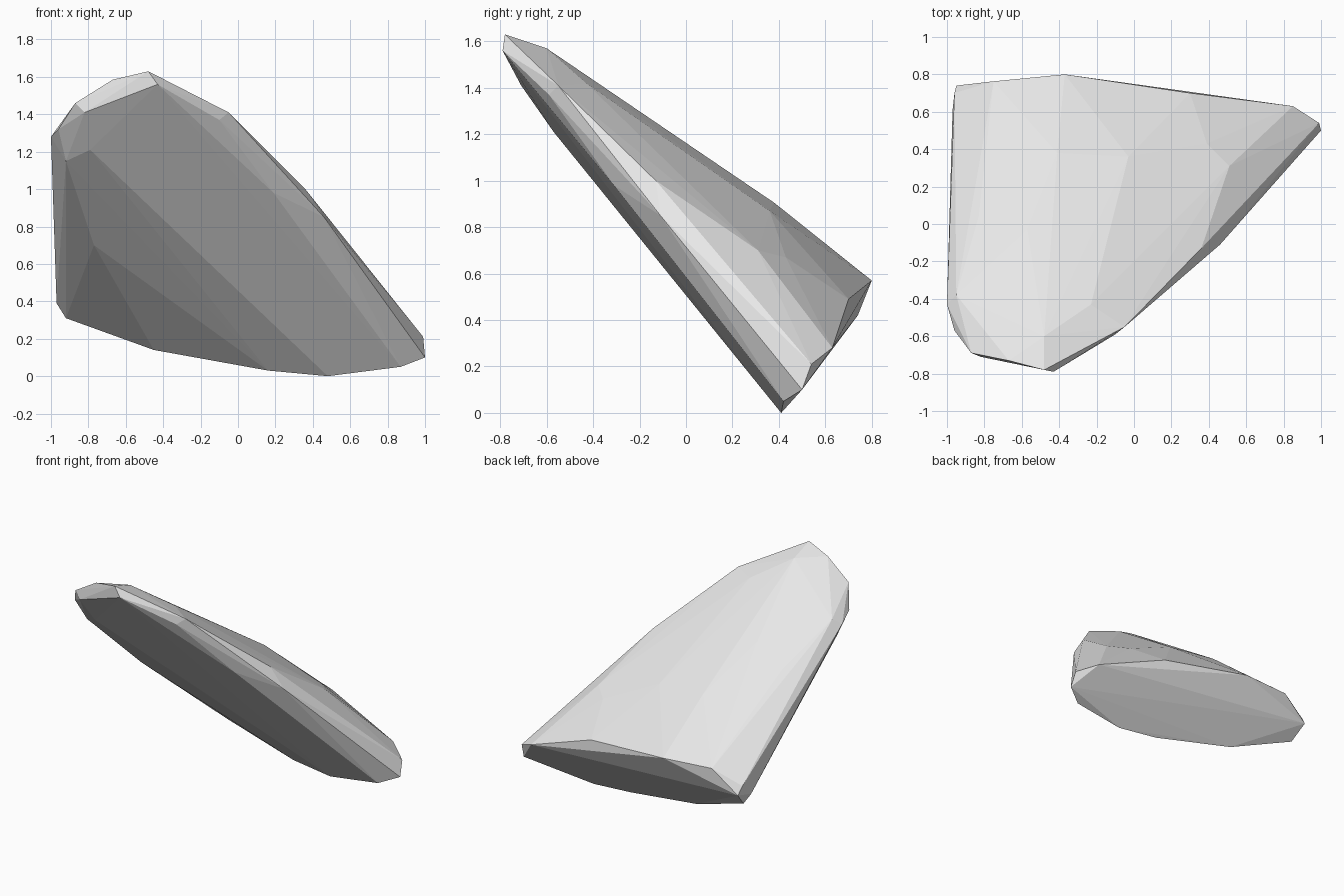
import bpy
import bmesh

# Remove the default object only
default_cube = bpy.data.objects.get("Cube")
if default_cube is not None:
    bpy.data.objects.remove(default_cube, do_unlink=True)


def make_material(name, colour):
    """Create one flat material, visible in the viewport and in a render."""
    material = bpy.data.materials.new(name)
    material.use_nodes = True
    material.diffuse_color = colour
    shader = material.node_tree.nodes["Principled BSDF"]
    shader.inputs["Base Color"].default_value = colour
    return material


def make_hull(name, corner_groups, material):
    """Wrap a faceted convex stone around groups of corner points."""
    mesh = bpy.data.meshes.new(name)
    stone = bpy.data.objects.new(name, mesh)
    bpy.context.collection.objects.link(stone)

    builder = bmesh.new()
    for corners in corner_groups:
        for corner in corners:
            builder.verts.new(corner)
    result = bmesh.ops.convex_hull(builder, input=builder.verts[:])

    # Drop corners that ended up inside the hull
    spare = set(result["geom_interior"]) | set(result["geom_unused"])
    spare_verts = [item for item in spare if isinstance(item, bmesh.types.BMVert)]
    bmesh.ops.delete(builder, geom=spare_verts, context="VERTS")
    bmesh.ops.recalc_face_normals(builder, faces=builder.faces[:])

    # Flat facets
    for face in builder.faces:
        face.smooth = False
    builder.to_mesh(mesh)
    builder.free()
    mesh.materials.append(material)
    return stone


# Raised tip at the front
raised_tip = [
    (-.48, -.78, 1.63), (-.43, -.79, 1.56), (-.67, -.73, 1.585),
    (-.87, -.69, 1.46), (-.82, -.71, 1.41), (-.96, -.57, 1.32),
    (-1, -.43, 1.28),
]

# Slanting long edge on the model's left
slanted_edge = [
    (-.05, -.55, 1.41), (-.1, -.59, 1.37), (.36, -.13, 1),
    (.46, -.11, .85), (.99, .54, .21), (1, .5, .1),
]

# Low broad end at the back
low_end = [
    (.85, .63, .28), (.3, .7, .49), (-.37, .8, .57), (-.75, .763, .58),
    (-.96, .7, .48), (-.95, .74, .42), (-.97, .61, .39), (-.92, .63, .31),
    (-.45, .52, .14), (.16, .43, .03), (.48, .41, 0), (.87, .42, .05),
]

# Gently bowed upper face
upper_face = [
    (-.48, -.6, 1.57), (-.23, -.43, 1.42), (-.57, -.03, 1.18),
    (-.41, .38, .905), (-.03, .36, .87), (.39, .43, .67),
    (.51, .31, .7), (-.83, .04, 1.07), (-.95, -.38, 1.32),
]

# Nearly flat underside
underside = [
    (-.79, -.57, 1.21), (-.92, -.48, 1.15), (-.77, -.05, .7),
    (-.53, .02, .58), (.19, -.31, .98),
]

stone_grey = make_material("pale_stone_grey", (.8, .8, .8, 1))
make_hull(
    "stone_slab",
    [raised_tip, slanted_edge, low_end, upper_face, underside],
    stone_grey,
)
